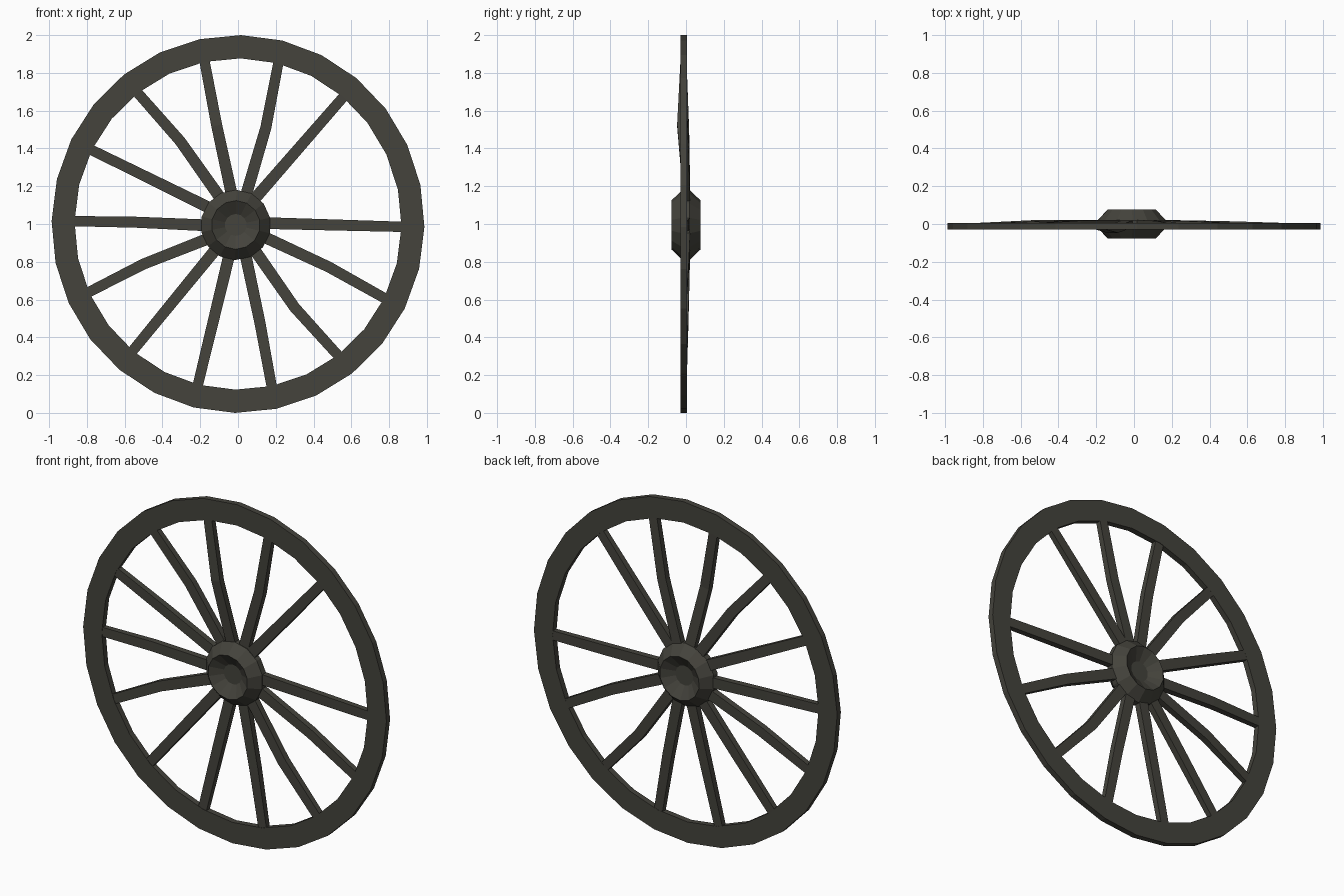
import bpy, bmesh, math
from mathutils import Vector

if "Cube" in bpy.data.objects:
    bpy.data.objects.remove(bpy.data.objects["Cube"])

mat = bpy.data.materials.new("dark weathered wood")
mat.diffuse_color = (0.058, 0.056, 0.045, 1)
mat.use_nodes = True
mat.node_tree.nodes["Principled BSDF"].inputs["Base Color"].default_value = mat.diffuse_color

RIM_C = Vector((0, 0, 1.0))
HUB_C = Vector((-0.012, 0, 0.995))


def finish(name, bm):
    bmesh.ops.recalc_face_normals(bm, faces=bm.faces)
    me = bpy.data.meshes.new(name)
    bm.to_mesh(me)
    bm.free()
    me.materials.append(mat)
    ob = bpy.data.objects.new(name, me)
    bpy.context.collection.objects.link(ob)
    return ob


def bridge(bm, a, b):
    n = len(a)
    for i in range(n):
        bm.faces.new((a[i], a[(i + 1) % n], b[(i + 1) % n], b[i]))


def lathe(name, profile, sides, centre, start, sx=1.0, closed=False):
    """Revolve (radius, y) points about the wheel axle."""
    bm = bmesh.new()
    rings = []
    for r, y in profile:
        ring = []
        for i in range(sides):
            a = start + math.tau * i / sides
            ring.append(bm.verts.new(centre + Vector((sx * r * math.cos(a), y, r * math.sin(a)))))
        rings.append(ring)
    for a, b in zip(rings, rings[1:]):
        bridge(bm, a, b)
    if closed:
        bridge(bm, rings[-1], rings[0])
    else:
        bm.faces.new(rings[0])
        bm.faces.new(rings[-1])
    return finish(name, bm)


# Rim: flat 28-sided ring
lathe("rim", [(1.0, -0.03), (1.0, 0.004), (0.877, 0.004), (0.877, -0.03)],
      28, RIM_C, math.radians(89.1), 0.987, True)

# Hub: bevelled drum with a dished face on both sides
half = [(0.058, -0.032), (0.129, -0.078), (0.186, -0.018)]
lathe("hub", half + [(r, -y) for r, y in reversed(half)], 14, HUB_C, math.radians(89))

# Spokes: rim angle, hub angle, sideways bend, depth at the middle (one is missing)
SPOKES = [
    (101.6, 97, 0.005, -0.029), (76, 70.5, -0.018, -0.002), (50.3, 55, 0, -0.004),
    (-1, 4, 0, -0.004), (-26.9, -22.6, 0.014, -0.003), (-52.6, -52.7, -0.024, -0.004),
    (-78.3, -71, 0.005, -0.005), (-104, -102, 0, -0.005), (-129.7, -129.3, 0, -0.004),
    (-155.4, -153, -0.018, 0.002), (179, 181, -0.005, 0.002), (153.2, 146, 0, -0.002),
    (127.5, 119, -0.02, 0.0),
]


def polar(c, r, deg, y):
    a = math.radians(deg)
    return c + Vector((r * math.cos(a), y, r * math.sin(a)))


for k, (rim_a, hub_a, bend, mid_y) in enumerate(SPOKES):
    p0 = polar(HUB_C, 0.145, hub_a, 0.004)
    p2 = polar(RIM_C, 0.895, rim_a, -0.013)
    d = (p2 - p0).normalized()
    side = Vector((-d.z, 0, d.x)).normalized()
    p1 = p0.lerp(p2, 0.52) + side * bend
    p1.y = mid_y
    bm = bmesh.new()
    rings = []
    for p, w, t in ((p0, 0.031, 0.018), (p1, 0.029, 0.018), (p2, 0.027, 0.0155)):
        rings.append([bm.verts.new(p + side * (w * u) + Vector((0, t * v, 0)))
                      for u, v in ((-1, -1), (1, -1), (1, 1), (-1, 1))])
    bridge(bm, rings[0], rings[1])
    bridge(bm, rings[1], rings[2])
    bm.faces.new(rings[0])
    bm.faces.new(rings[2])
    finish("spoke_%02d" % (k + 1), bm)
